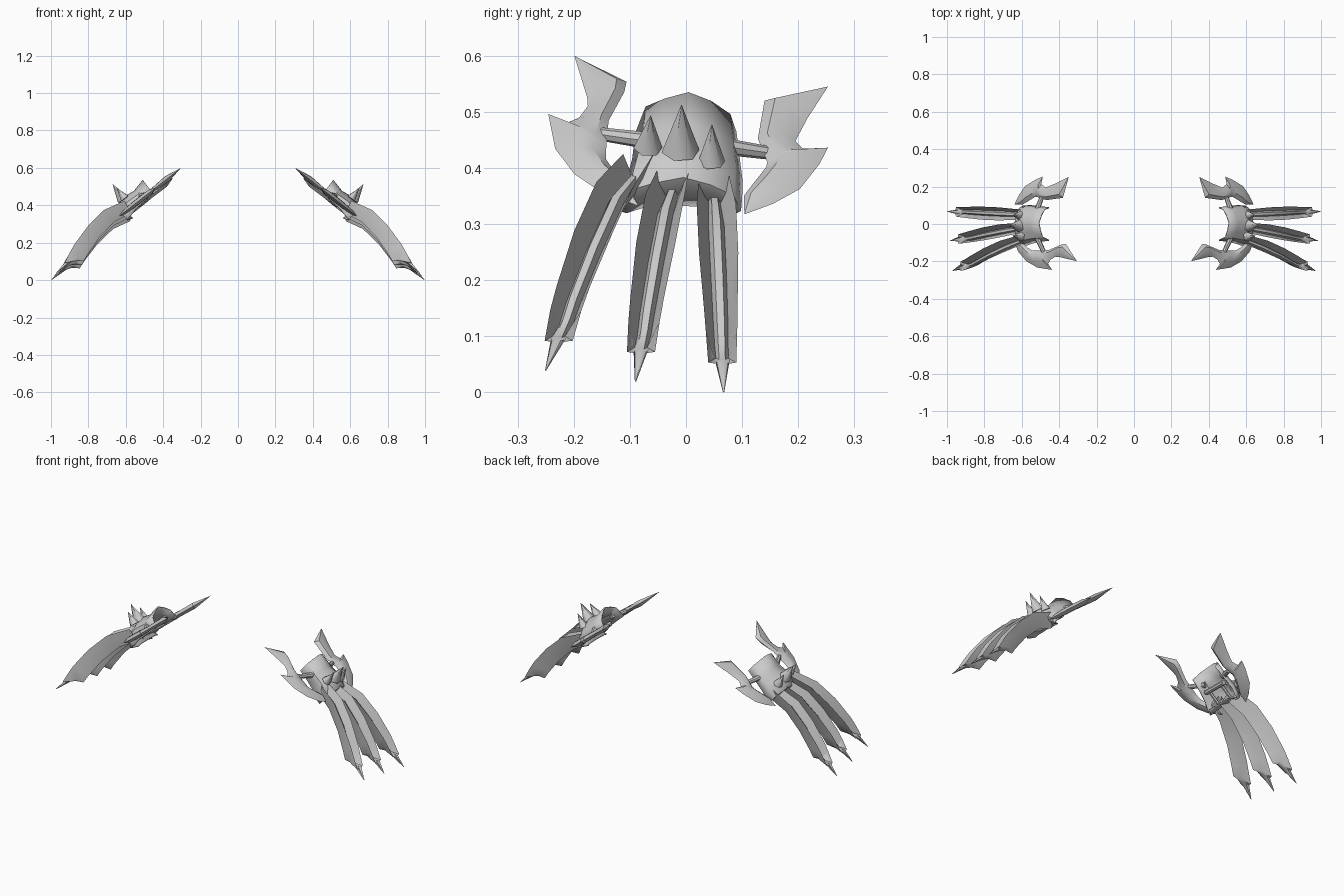
import bpy, bmesh, math
from mathutils import Vector

if "Cube" in bpy.data.objects:
    bpy.data.objects.remove(bpy.data.objects["Cube"])

# Local frame of one gauntlet: A runs toward the claw tips, N points out of the back of the hand
A = Vector((0.788, 0, -0.616))
N = Vector((0.616, 0, 0.788))
Y = Vector((0, 1, 0))
O = Vector((0.497, 0, 0.45))


def loc(a, y, n):
    return O + A * a + N * n + Y * y


def finish(name, bm, angle=35, thick=0):
    bmesh.ops.remove_doubles(bm, verts=bm.verts, dist=1e-5)
    bmesh.ops.recalc_face_normals(bm, faces=bm.faces)
    me = bpy.data.meshes.new(name)
    bm.to_mesh(me)
    bm.free()
    ob = bpy.data.objects.new(name, me)
    bpy.context.collection.objects.link(ob)
    bpy.ops.object.select_all(action='DESELECT')
    ob.select_set(True)
    bpy.context.view_layer.objects.active = ob
    bpy.ops.object.shade_smooth_by_angle(angle=math.radians(angle))
    if thick:
        s = ob.modifiers.new("thickness", 'SOLIDIFY')
        s.thickness = thick
    m = ob.modifiers.new("other_hand", 'MIRROR')
    m.use_mirror_merge = False
    return ob


def loft(bm, rows, closed=True, caps=True):
    vs = [[bm.verts.new(p) for p in r] for r in rows]
    k = len(rows[0])
    for r, s in zip(vs, vs[1:]):
        for i in range(k if closed else k - 1):
            j = (i + 1) % k
            bm.faces.new((r[i], r[j], s[j], s[i]))
    if caps:
        bm.faces.new(vs[0])
        bm.faces.new(vs[-1])


def tube(bm, p, q, r0, r1, sides=8):
    d = (q - p).normalized()
    u = d.orthogonal().normalized()
    v = d.cross(u)
    ring = [(math.cos(t), math.sin(t)) for t in (2 * math.pi * i / sides for i in range(sides))]
    loft(bm, [[c + (u * x + v * y) * r for x, y in ring] for c, r in ((p, r0), (q, r1))])


# Claws: two plates opening in a V along a central rib, with a barbed spear point
# plate x, plate z, rib x, rib z, plate half width, rib half width, path fraction
stations = [(.605, .405, .575, .335, .027, .010, 0), (.720, .355, .665, .292, .035, .014, .24),
            (.810, .268, .750, .205, .035, .014, .48), (.885, .170, .812, .120, .030, .013, .70),
            (.910, .128, .835, .082, .028, .012, .78), (.940, .072, .875, .085, .025, .011, .86),
            (.942, .070, .905, .075, .011, .010, .87), (.985, .020, .983, .019, .001, .001, 1)]
for i, (y0, y1, dz, dx) in enumerate([(-.085, -.25, .02, -.014), (-.02, -.09, 0, 0),
                                      (.05, .067, -.019, .014)]):
    rows = []
    for tx, tz, bx, bz, w, r, f in stations:
        c = Vector((dx * f, y0 + (y1 - y0) * f, dz))
        T, B = Vector((tx, 0, tz)) + c, Vector((bx, 0, bz)) + c
        root = T.lerp(B, .6)
        rows.append([B, root + Y * (r * 1.25), T + Y * w, root + Y * r, T.lerp(B, .42) + Y * r * .5,
                     T.lerp(B, .42) - Y * r * .5, root - Y * r, T - Y * w, root - Y * (r * 1.25)])
    bm = bmesh.new()
    loft(bm, rows)
    finish("claw_%d" % (i + 1), bm, 40)

# Hand guard: curved shell over the knuckles, wrapping down at the claw roots
bm = bmesh.new()
ys = [-1, -.8, -.42, .05, .5, .88, 1]
hs = [0, .64, .84, 1, .78, .45, 0]
rows = []
for a, w, h, low, sh in [(-.042, .09, .075, -.015, 0), (.03, .096, .058, -.02, 0),
                         (.088, .104, .066, -.025, -.003), (.125, .108, .058, -.035, -.008),
                         (.155, .108, .036, -.04, -.01), (.155, .098, .0, -.045, -.008),
                         (.128, .085, -.05, -.055, -.004)]:
    rows.append([loc(a, w * y + sh, low + (h - low) * k) for y, k in zip(ys, hs)])
loft(bm, rows, closed=False, caps=False)
finish("hand_guard", bm, 40, .006)

# Knuckle spikes
bm = bmesh.new()
for y, tip, base, r in [(-.008, (.67, -.008, .512), (.615, -.01, .43), .034),
                        (-.063, (.65, -.063, .493), (.605, -.068, .436), .026),
                        (.046, (.65, .046, .477), (.61, .045, .41), .025)]:
    tube(bm, Vector(base), Vector(tip), r, .0005, 6)
finish("knuckle_spikes", bm, 65)


# Side fins: barbed lens-section blades, given as inner and outer edge pairs (y, z)
def fin(name, pairs, x0, z0):
    P = lambda y, z: Vector((x0 + 1.28 * (z0 - z), y, z))
    rows = []
    for iy, iz, oy, oz in pairs:
        p, q = P(iy, iz), P(oy, oz)
        t = min(.019, (p - q).length * .25)
        rows.append([p, p.lerp(q, .25) + N * t * .85, p.lerp(q, .6) + N * t * .75, q,
                     p.lerp(q, .6) - N * t * .75, p.lerp(q, .25) - N * t * .85])
    bm = bmesh.new()
    loft(bm, rows)
    finish(name, bm, 40)


fin("rear_fin", [(.252, .544, .253, .545), (.14, .52, .216, .4875), (.128, .452, .195, .448),
                 (.145, .41, .213, .43), (.143, .402, .253, .436), (.134, .39, .238, .407),
                 (.122, .375, .203, .3625), (.103, .35, .155, .336), (.104, .319, .106, .318)], .348, .545)
fin("front_fin", [(-.198, .599, -.199, .6), (-.106, .5535, -.176, .525), (-.11, .535, -.175, .51),
                  (-.138, .484, -.19, .49), (-.142, .437, -.217, .478), (-.143, .428, -.2455, .496),
                  (-.143, .416, -.233, .434), (-.128, .395, -.199, .389), (-.105, .375, -.15, .356),
                  (-.085, .334, -.087, .333)], .305, .6)

# Rods joining fins to the guard
bm = bmesh.new()
tube(bm, Vector((.52, .07, .438)), Vector((.492, .146, .427)), .015, .012)
tube(bm, Vector((.52, -.07, .449)), Vector((.482, -.15, .46)), .015, .012)
finish("fin_rods", bm)

# Grip bar inside the guard, with two struts
bm = bmesh.new()
tube(bm, loc(.05, -.07, -.015), loc(.05, .07, -.02), .013, .013)
for y in (-.045, .045):
    tube(bm, loc(.05, y, -.017), loc(.13, y, -.02), .008, .008, 6)
finish("grip_bar", bm)
